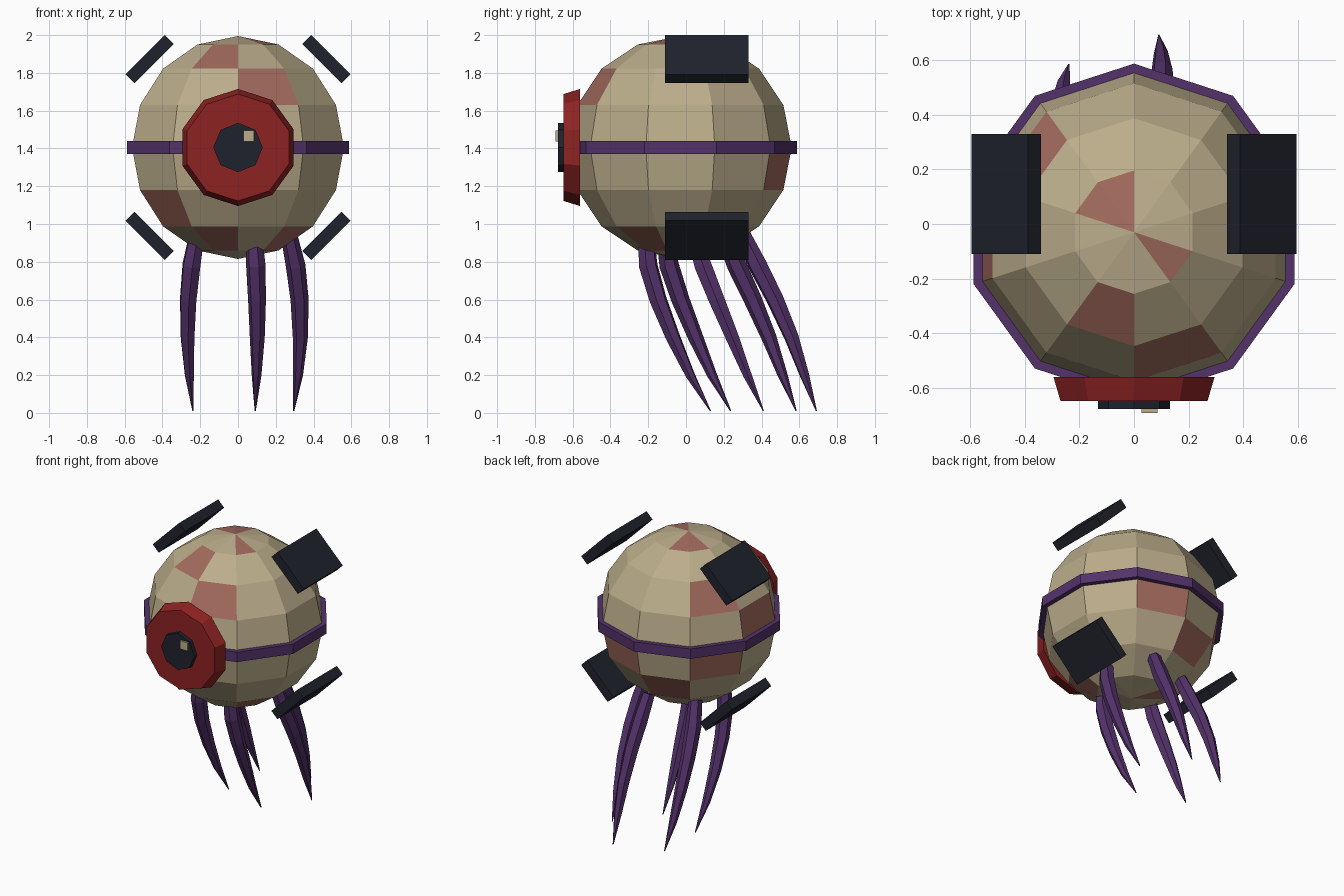
import bpy, bmesh, math
from mathutils import Vector, Matrix

if "Cube" in bpy.data.objects:
    bpy.data.objects.remove(bpy.data.objects["Cube"])


def material(name, rgb):
    m = bpy.data.materials.new(name)
    m.diffuse_color = (*rgb, 1)
    m.use_nodes = True
    m.node_tree.nodes["Principled BSDF"].inputs["Base Color"].default_value = m.diffuse_color
    return m


BEIGE = material("beige", (0.50, 0.42, 0.26))
BLOTCH = material("dusty red", (0.36, 0.145, 0.11))
RED = material("red", (0.27, 0.016, 0.016))
PURPLE = material("purple", (0.088, 0.032, 0.145))
DARK = material("charcoal", (0.0145, 0.0165, 0.026))


def finish(name, bm, *mats):
    mesh = bpy.data.meshes.new(name)
    bm.to_mesh(mesh)
    bm.free()
    for m in mats:
        mesh.materials.append(m)
    ob = bpy.data.objects.new(name, mesh)
    bpy.context.collection.objects.link(ob)
    return ob


def loft(name, rings, sides, start, *mats):
    """Skin a list of (centre, axis, radius) rings; first corner points to start."""
    bm = bmesh.new()
    loops = []
    for centre, axis, r in rings:
        c, a = Vector(centre), Vector(axis).normalized()
        u = Vector(start)
        u = (u - a * u.dot(a)).normalized()
        v = a.cross(u)
        angles = [2 * math.pi * i / sides for i in range(sides)]
        loops.append([bm.verts.new(c + r * (math.cos(t) * u + math.sin(t) * v)) for t in angles])
    for lo, hi in zip(loops, loops[1:]):
        for i in range(sides):
            j = (i + 1) % sides
            bm.faces.new((lo[i], lo[j], hi[j], hi[i]))
    for loop, r in ((loops[0], rings[0][2]), (loops[-1], rings[-1][2])):
        if r > 0:
            bm.faces.new(loop)
    bmesh.ops.remove_doubles(bm, verts=bm.verts, dist=1e-5)
    bmesh.ops.recalc_face_normals(bm, faces=bm.faces)
    return finish(name, bm, *mats)


def box(name, centre, size, mat, turn=0):
    bm = bmesh.new()
    bmesh.ops.create_cube(bm, size=1)
    bm.transform(Matrix.Translation(centre) @ Matrix.Rotation(turn, 4, 'Y')
                 @ Matrix.Diagonal((*size, 1)))
    return finish(name, bm, mat)


Z, FRONT = (0, 0, 1), (0, -1, 0)
CY, CZ, R = -0.03, 1.405, 0.59

# Faceted body: ten segments, eight rows
rings = []
for k in range(9):
    t = math.pi * k / 8
    rings.append(((0, CY, CZ + R * math.cos(t)), Z, R * math.sin(t) if 0 < k < 8 else 0))
body = loft("body", rings, 10, (0, 1, 0), BEIGE, BLOTCH)

# Blotches: (row from the top, middle azimuth in degrees)
blotches = {(0, 108), (0, 144), (0, 324), (1, 252), (2, 288), (2, 144), (3, 180),
            (4, 72), (4, 144), (5, 108), (5, 216), (6, 252), (6, 324), (7, 144)}
for f in body.data.polygons:
    d = f.center - Vector((0, CY, CZ))
    row = int(math.acos(d.z / d.length) / (math.pi / 8))
    az = round(math.degrees(math.atan2(d.y, d.x)) / 36) * 36 % 360
    f.material_index = int((row, az) in blotches)

# Belt around the middle
loft("belt", [((0, CY, 1.37), Z, 0.617), ((0, CY, 1.44), Z, 0.617)], 10, (0, 1, 0), PURPLE)

# Eye: iris, pupil and glint
loft("iris", [((0, -0.56, CZ), FRONT, 0.31), ((0, -0.648, CZ), FRONT, 0.283)], 10, Z, RED)
loft("pupil", [((0, -0.64, CZ), FRONT, 0.131), ((0, -0.678, CZ), FRONT, 0.131)], 8, Z, DARK)
box("glint", (0.057, -0.678, 1.465), (0.058, 0.026, 0.058), BEIGE)

# Four slanted armour plates
for sx, side in ((1, "right"), (-1, "left")):
    for sz, level in ((1, "upper"), (-1, "lower")):
        box(f"{level}_{side}_plate", (sx * 0.468, 0.11, CZ + sz * 0.468),
            (0.294, 0.44, 0.066), DARK, sx * sz * math.pi / 4)

# Five trailing tentacles; rows are height, backward drift, spread, thickness
path = [(0.94, 0.045, 0.270, 0.044), (0.78, 0.090, 0.305, 0.052), (0.60, 0.162, 0.326, 0.048),
        (0.40, 0.245, 0.330, 0.040), (0.20, 0.325, 0.318, 0.026), (0.01, 0.410, 0.295, 0.003)]
for n in range(5):
    out = Vector((math.cos(n * math.tau / 5), math.sin(n * math.tau / 5), 0))
    pts = [Vector((0, y, z)) + out * spread for z, y, spread, _ in path]
    rings = []
    for i, p in enumerate(pts):
        axis = pts[min(i + 1, 5)] - pts[max(i - 1, 0)]
        rings.append((p, axis, path[i][3]))
    loft(f"tentacle_{n + 1}", rings, 6, out, PURPLE)
